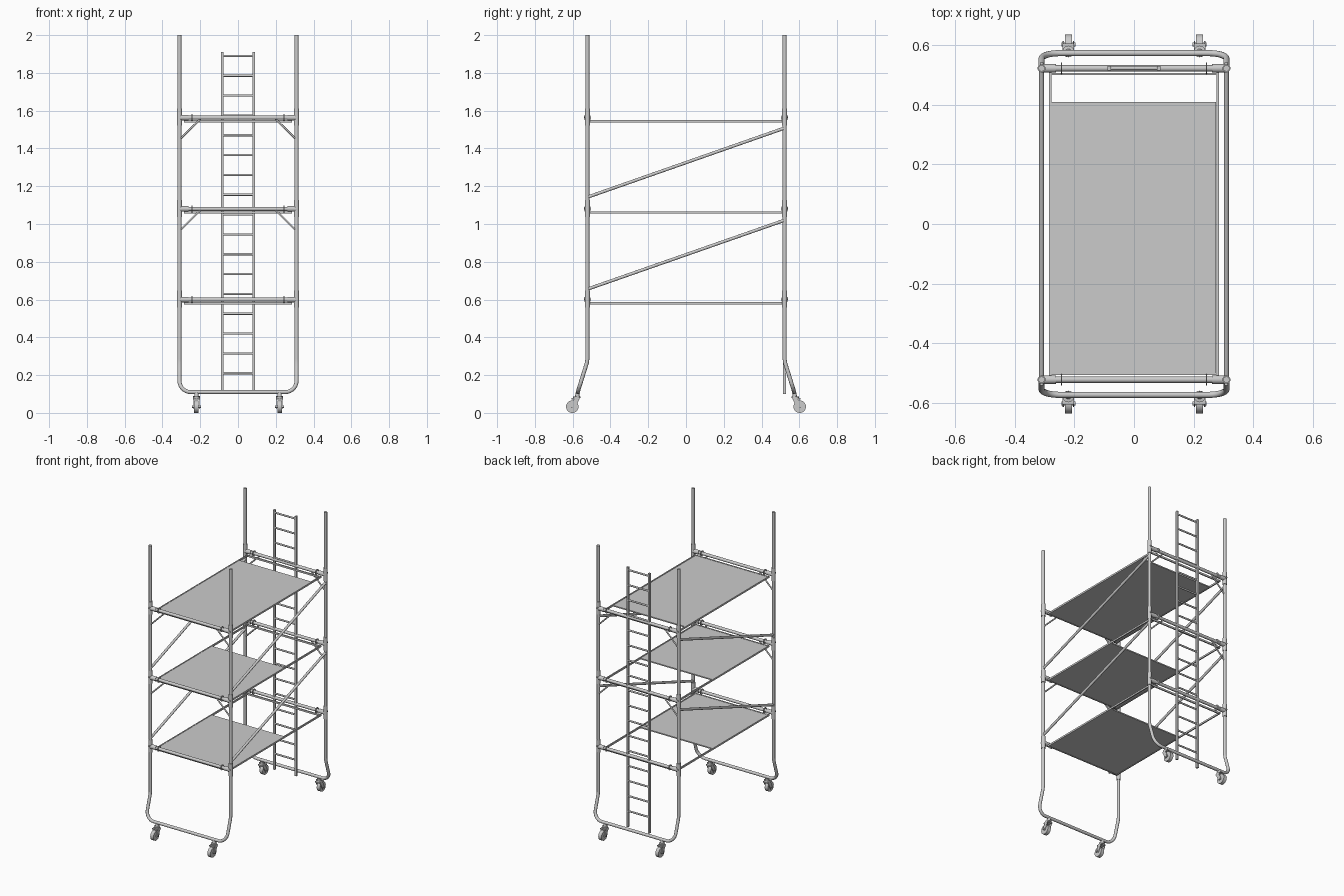
import bpy, math
from mathutils import Vector

if "Cube" in bpy.data.objects:
    bpy.data.objects.remove(bpy.data.objects["Cube"])

PX, PY = 0.31, 0.522            # post positions
LEVELS = [0.60, 1.08, 1.563]    # crossbar heights


def finish(ob, name):
    ob.name = name
    bpy.ops.object.select_all(action='DESELECT')
    ob.select_set(True)
    bpy.context.view_layer.objects.active = ob
    if ob.type == 'CURVE':
        bpy.ops.object.convert(target='MESH')
    bpy.ops.object.shade_smooth_by_angle(angle=math.radians(40))


def pipe(name, pts, r):
    """Capped round tube along a poly path."""
    cu = bpy.data.curves.new(name, 'CURVE')
    cu.dimensions = '3D'
    cu.bevel_depth, cu.bevel_resolution, cu.use_fill_caps = r, 4, True
    sp = cu.splines.new('POLY')
    sp.points.add(len(pts) - 1)
    for p, c in zip(sp.points, pts):
        p.co = (*c, 1)
    ob = bpy.data.objects.new(name, cu)
    bpy.context.collection.objects.link(ob)
    finish(ob, name)


def rod(name, a, b, r, sides=20):
    a, b = Vector(a), Vector(b)
    bpy.ops.mesh.primitive_cylinder_add(vertices=sides, radius=r, depth=(b - a).length,
                                        location=(a + b) / 2)
    ob = bpy.context.object
    ob.rotation_euler = (b - a).to_track_quat('Z', 'Y').to_euler()
    finish(ob, name)


def box(name, lo, hi, tilt=0):
    lo, hi = Vector(lo), Vector(hi)
    bpy.ops.mesh.primitive_cube_add(size=1, location=(lo + hi) / 2, rotation=(tilt, 0, 0))
    ob = bpy.context.object
    ob.scale = hi - lo
    ob.name = name


# U-shaped base frames with splayed feet and upright posts
half = [(PX, 0, 2.0), (PX, 0, 0.285), (PX, 0.003, 0.265), (PX, 0.009, 0.245)]
for i in range(9):
    t = math.radians(90 * i / 8)
    z = 0.11 + 0.06 * (1 - math.sin(t))
    half.append((PX - 0.06 * (1 - math.cos(t)), 0.009 + 0.042 * (0.245 - z) / 0.135, z))
for s, side in ((-1, 'front'), (1, 'back')):
    path = [(x, s * (PY + y), z) for x, y, z in half]
    path += [(-x, y, z) for x, y, z in reversed(path)]
    pipe(side + '_end_frame', path, 0.0105)

for s, side in ((-1, 'front'), (1, 'back')):
    y = s * PY
    for k, z in enumerate(LEVELS):
        rod(f'{side}_crossbar', (-PX, y, z), (PX, y, z), 0.0105)
        for m in (-1, 1):
            x = m * PX
            # post sleeve, bar clamp, flange and locking pin
            rod(f'{side}_post_sleeve', (x, y, z - 0.042), (x, y, z + 0.048), 0.0135)
            rod(f'{side}_bar_clamp', (m * 0.262, y, z), (x, y, z), 0.0145)
            rod(f'{side}_bar_flange', (m * 0.241, y, z), (m * 0.245, y, z), 0.019)
            rod(f'{side}_locking_pin', (x, y, z + 0.005), (x, y + s * 0.019, z + 0.005), 0.006, 12)
            # corner knee brace on the upper two levels
            if k > 0:
                rod(f'{side}_knee_brace', (m * 0.303, y, z - 0.11), (m * 0.2, y, z - 0.008), 0.005, 12)

    # swivel casters
    for m in (-1, 1):
        x, wy, wz = m * 0.22, s * 0.602, 0.033
        rod('caster_stem', (x, s * 0.573, 0.105), (x, s * 0.578, 0.078), 0.011)
        rod('caster_swivel', (x, s * 0.578, 0.078), (x, s * 0.579, 0.088), 0.019)
        rod('caster_wheel', (x - 0.012, wy, wz), (x + 0.012, wy, wz), 0.033, 32)
        rod('caster_axle', (x - 0.023, wy, wz), (x + 0.023, wy, wz), 0.007, 12)
        box('caster_fork_top', (x - 0.019, min(s * .563, s * .605), 0.07),
            (x + 0.019, max(s * .563, s * .605), 0.078))
        for f in (-1, 1):
            c = Vector((x + f * 0.017, s * 0.59, 0.05))
            h = Vector((0.002, 0.012, 0.027))
            box('caster_fork_side', c - h, c + h, s * math.radians(28))

# Platforms: rails run full length, lower decks are shorter
for z, y_end in zip(LEVELS, (0.11, 0.11, 0.41)):
    dz = z - 0.019
    for m in (-1, 1):
        box('platform_side_rail', (m * 0.281 - 0.004, -0.51, dz - 0.006),
            (m * 0.281 + 0.004, 0.51, dz + 0.006))
        box('platform_end_rail', (-0.285, m * 0.503 - 0.004, dz - 0.006),
            (0.285, m * 0.503 + 0.004, dz + 0.006))
    box('platform_deck', (-0.28, -0.5, dz - 0.004), (0.275, y_end, dz + 0.004))

# Diagonal side braces
for m in (-1, 1):
    for z0, z1 in ((0.655, 1.02), (1.142, 1.508)):
        rod('diagonal_brace', (m * PX, -PY, z0), (m * PX, PY, z1), 0.0085)

# Ladder at the back
for m in (-1, 1):
    box('ladder_rail', (m * 0.083 - 0.0065, 0.514, 0.10), (m * 0.083 + 0.0065, 0.53, 1.91))
for i in range(17):
    z = 0.21 + i * 0.105
    rod('ladder_rung', (-0.083, PY, z), (0.083, PY, z), 0.006, 12)
